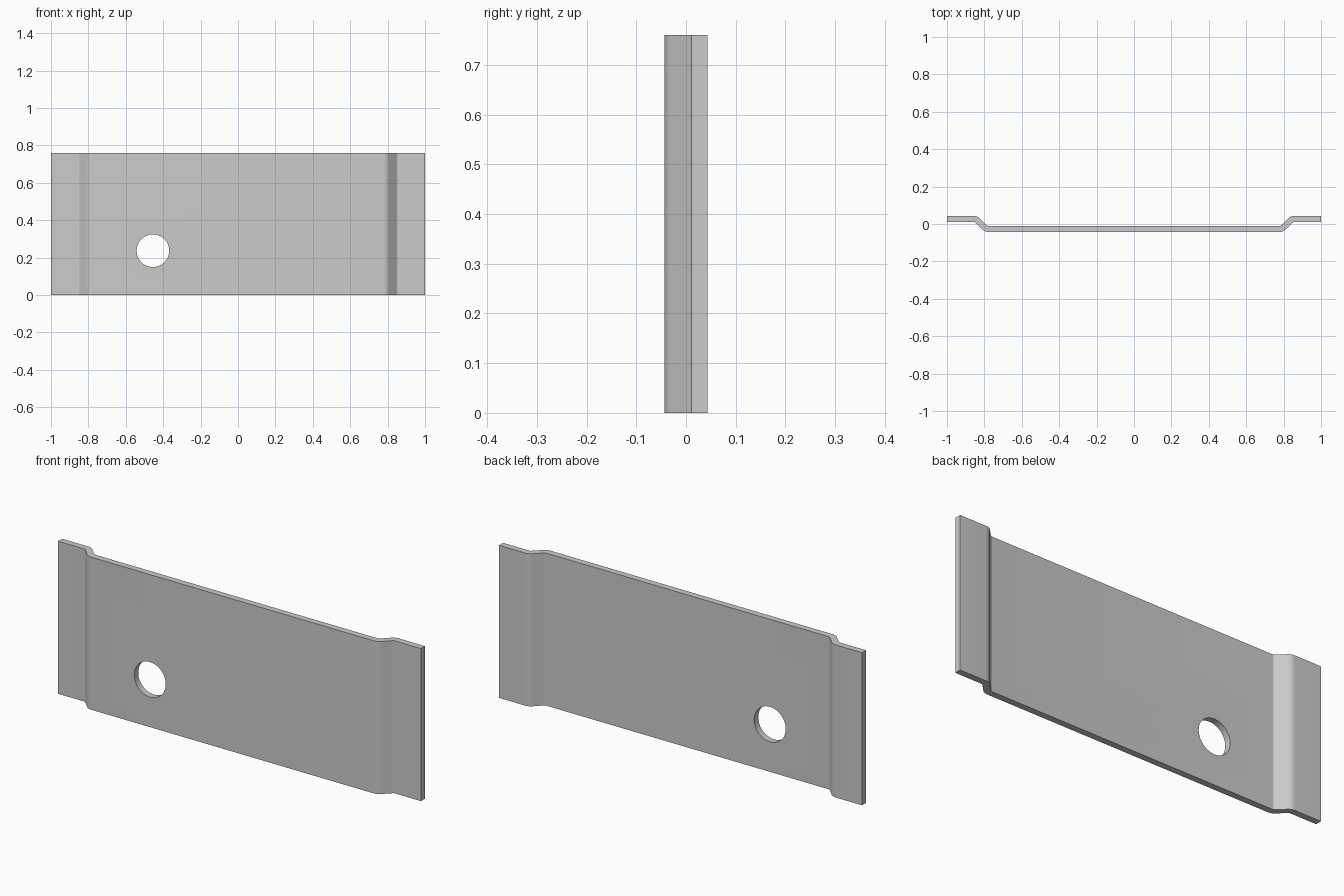
import bpy
import bmesh
from math import sin, cos, tan, radians
from mathutils import Vector

old = bpy.data.objects.get("Cube")
if old:
    bpy.data.objects.remove(old, do_unlink=True)

HEIGHT = 0.76
DEPTH = 0.086        # overall front to back
THICK = 0.032
BEND = radians(45)
RADIUS = 0.03        # bend radius along the sheet centre
STEPS = 6

# Plain metal colour
metal = bpy.data.materials.new("grey metal")
metal.use_nodes = True
grey = (0.6, 0.6, 0.6, 1)
metal.diffuse_color = grey
metal.node_tree.nodes["Principled BSDF"].inputs["Base Color"].default_value = grey


# Sheet centre line with its slope angle, from the middle to the +x end
level = (DEPTH - THICK) / 2
corner_in = Vector((0.79, -level))
corner_out = Vector((0.79 + 2 * level / tan(BEND), level))
trim = RADIUS * tan(BEND / 2)
path = []
for i in range(STEPS + 1):
    a = BEND * i / STEPS
    path.append((corner_in + Vector((RADIUS * sin(a) - trim, RADIUS * (1 - cos(a)))), a))
for i in range(STEPS, -1, -1):
    a = BEND * i / STEPS
    path.append((corner_out + Vector((trim - RADIUS * sin(a), RADIUS * (cos(a) - 1))), a))
path.append((Vector((1, level)), 0))


def side(offset):
    """Sheet surface at a distance from the centre line, mirrored across x."""
    half = [p + Vector((-sin(a), cos(a))) * offset for p, a in path]
    return [Vector((-p.x, p.y)) for p in reversed(half)] + half


# Bent plate: closed profile extruded upward
bm = bmesh.new()
outline = side(-THICK / 2) + side(THICK / 2)[::-1]
face = bm.faces.new([bm.verts.new((p.x, p.y, 0)) for p in outline])
top = bmesh.ops.extrude_face_region(bm, geom=[face])["geom"]
bmesh.ops.translate(bm, vec=(0, 0, HEIGHT),
                    verts=[g for g in top if isinstance(g, bmesh.types.BMVert)])
bmesh.ops.recalc_face_normals(bm, faces=bm.faces)
mesh = bpy.data.meshes.new("bent_plate")
bm.to_mesh(mesh)
bm.free()
plate = bpy.data.objects.new("bent_plate", mesh)
bpy.context.collection.objects.link(plate)
mesh.materials.append(metal)

# Round hole through the plate
bpy.ops.mesh.primitive_cylinder_add(vertices=64, radius=0.087, depth=0.4,
                                    location=(-0.455, 0, 0.237),
                                    rotation=(radians(90), 0, 0))
cutter = bpy.context.object
cutter.name = "hole_cutter"
cutter.hide_render = True
cutter.data.materials.append(metal)
hole = plate.modifiers.new("hole", 'BOOLEAN')
hole.operation = 'DIFFERENCE'
hole.solver = 'EXACT'
hole.object = cutter

bpy.ops.object.select_all(action='DESELECT')
plate.select_set(True)
bpy.context.view_layer.objects.active = plate
bpy.ops.object.modifier_apply(modifier=hole.name)
bpy.data.objects.remove(cutter, do_unlink=True)
bpy.ops.object.shade_smooth_by_angle(angle=radians(30))
